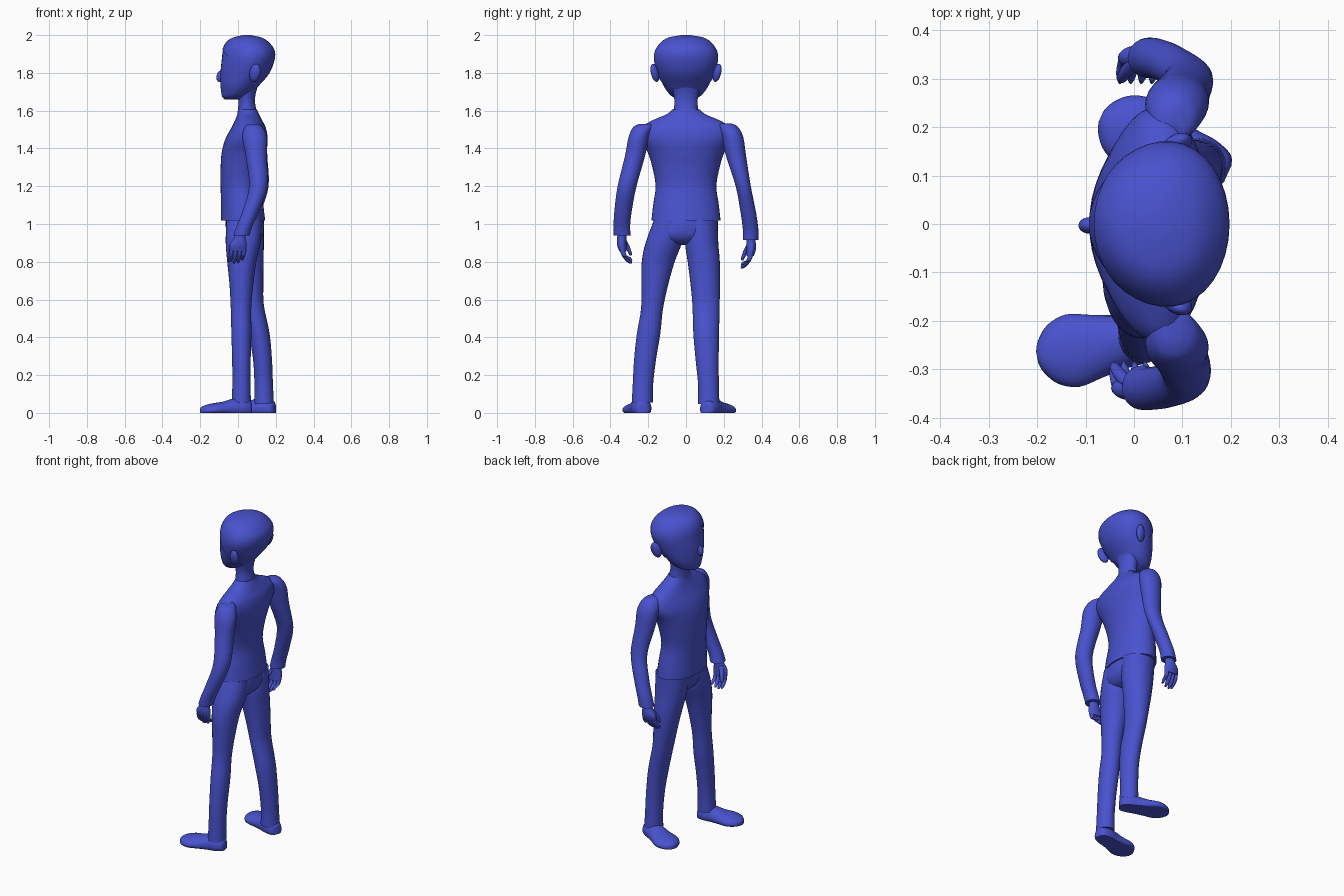
import bpy, bmesh, math
from mathutils import Vector, Matrix

blue = bpy.data.materials.new("royal blue")
blue.diffuse_color = (0.066, 0.085, 0.62, 1)


def finish(name, bm):
    bmesh.ops.recalc_face_normals(bm, faces=bm.faces)
    me = bpy.data.meshes.new(name)
    bm.to_mesh(me)
    bm.free()
    me.materials.append(blue)
    ob = bpy.data.objects.new(name, me)
    bpy.context.collection.objects.link(ob)
    bpy.ops.object.select_all(action='DESELECT')
    ob.select_set(True)
    bpy.context.view_layer.objects.active = ob
    bpy.ops.object.shade_smooth_by_angle(angle=math.radians(50))
    return ob


def spline(rows, steps=4):
    """Smoothly interpolate rows of section numbers."""
    P = [Vector(r) for r in rows]
    out = []
    for i in range(len(P) - 1):
        a, b, c, d = P[max(i - 1, 0)], P[i], P[i + 1], P[min(i + 2, len(P) - 1)]
        for s in range(steps):
            t = s / steps
            out.append(0.5 * (2 * b + (c - a) * t + (2 * a - 5 * b + 4 * c - d) * t * t
                              + (3 * b - a - 3 * c + d) * t ** 3))
    return out + [P[-1]]


def skin(rings):
    """Bridge rings of points and close both ends."""
    bm = bmesh.new()
    vr = [[bm.verts.new(p) for p in r] for r in rings]
    n = len(vr[0])
    for a, b in zip(vr, vr[1:]):
        for i in range(n):
            j = (i + 1) % n
            bm.faces.new((a[i], a[j], b[j], b[i]))
    bm.faces.new(vr[0])
    bm.faces.new(vr[-1])
    return bm


def stack(rows, n=28, egg=0.0):
    """Loft of horizontal ovals; each row is z, centre x, centre y, radius x, radius y."""
    rings = []
    for z, cx, cy, rx, ry in spline(rows):
        ring = []
        for k in range(n):
            a = 2 * math.pi * k / n
            c, s = math.cos(a), math.sin(a)
            ring.append((cx + rx * c, cy + ry * s * (1 + egg * c), z))
        rings.append(ring)
    return skin(rings)


def blob(name, pos, size, rot=(0, 0, 0)):
    bm = bmesh.new()
    bmesh.ops.create_uvsphere(bm, u_segments=20, v_segments=12, radius=1)
    m = Matrix.Translation(pos)
    for ax, ang in zip("XYZ", rot):
        m = m @ Matrix.Rotation(ang, 4, ax)
    bmesh.ops.transform(bm, verts=bm.verts, matrix=m @ Matrix.Diagonal((*size, 1)))
    return finish(name, bm)


# Head, egg-shaped in plan, face towards -x
head_rows = [
    (1.660, -.030, 0, .040, .035), (1.673, -.024, 0, .060, .070),
    (1.700, -.006, 0, .083, .098), (1.740, .010, 0, .103, .123),
    (1.800, .035, 0, .128, .147), (1.870, .052, 0, .138, .165),
    (1.920, .055, 0, .134, .157), (1.960, .050, 0, .109, .128),
    (1.983, .049, 0, .074, .090), (1.995, .048, 0, .022, .028)]
finish("head", stack(head_rows, 36, 0.10))

# Hair: a slightly larger skull shell cut along a slanted hairline
bm = stack(head_rows, 36, 0.10)
c = Vector((.05, 0, 1.85))
for v in bm.verts:
    v.co = c + (v.co - c) * 1.03
    v.co.z = min(v.co.z, 2.0)
p, q = Vector((-.085, 0, 1.925)), Vector((.10, 0, 1.70))
d = q - p
bmesh.ops.bisect_plane(bm, geom=bm.verts[:] + bm.edges[:] + bm.faces[:], plane_co=p,
                       plane_no=(d.z, 0, -d.x), clear_outer=True)
finish("hair", bm)

# Nose, ears and neck
blob("nose", (-.092, -.003, 1.782), (.022, .017, .032), (0, .25, 0))
for side in (-1, 1):
    blob("ear", (.09, side * .165, 1.80), (.030, .020, .050), (side * -.25, .2, side * .3))
finish("neck", stack([(1.55, .052, 0, .060, .075), (1.63, .047, 0, .045, .062),
                      (1.68, .045, 0, .047, .065), (1.73, .045, 0, .060, .080)]))

# Shirt body
finish("shirt", stack([
    (1.018, .027, 0, .117, .183), (1.10, .022, 0, .112, .174), (1.20, .015, 0, .107, .161),
    (1.30, .020, 0, .112, .178), (1.38, .031, 0, .117, .203), (1.45, .045, 0, .112, .240),
    (1.51, .056, 0, .091, .236), (1.55, .056, 0, .071, .175), (1.58, .054, 0, .058, .105),
    (1.605, .052, 0, .049, .073)], 40))

# Sleeves
finish("right_sleeve", stack([
    (1.532, .080, .205, .022, .035), (1.515, .083, .222, .048, .052), (1.46, .088, .246, .065, .057),
    (1.36, .096, .265, .059, .053), (1.20, .112, .303, .050, .040), (1.06, .075, .330, .044, .041),
    (0.97, .045, .342, .043, .041), (0.915, .032, .343, .045, .042)]))
finish("left_sleeve", stack([
    (1.530, .080, -.210, .022, .035), (1.513, .083, -.227, .048, .052), (1.46, .088, -.250, .065, .054),
    (1.36, .096, -.270, .056, .053), (1.20, .108, -.312, .049, .050), (1.07, .068, -.333, .044, .046),
    (0.985, .033, -.340, .042, .044), (0.938, .018, -.338, .043, .046)]))


# Hands: palm, four curled fingers and a thumb
def hand(prefix, x, y, z, s):
    finish(prefix + "_palm", stack([
        (z + .03, x + .004, y, .028, .024), (z - .01, x, y, .030, .024),
        (z - .05, x - .010, y, .046, .025), (z - .085, x - .010, y - s * .006, .044, .019)], 20))
    for i in range(4):
        fx = x - .044 + i * .022
        low = (.142, .150, .146, .132)[i]
        fz = z - low
        finish(prefix + "_finger", stack([
            (z - .075, fx, y - s * .002, .011, .014), (z - .105, fx - .003, y - s * .012, .011, .014),
            (fz + .015, fx - .007, y - s * .034, .010, .014), (fz, fx - .009, y - s * .048, .005, .008)], 10))
    finish(prefix + "_thumb", stack([
        (z - .02, x - .020, y - s * .010, .015, .014), (z - .06, x - .040, y - s * .030, .013, .013),
        (z - .095, x - .049, y - s * .044, .011, .010), (z - .108, x - .051, y - s * .047, .005, .005)], 10))


hand("right", .024, .345, .915, 1)
hand("left", .010, -.340, .940, -1)

# Trousers: pelvis and two legs
finish("trouser_seat", stack([
    (1.04, .033, 0, .100, .160), (0.99, .036, -.008, .102, .170), (0.94, .040, -.020, .092, .165),
    (0.905, .040, -.022, .065, .120), (0.89, .040, -.022, .030, .060)], 32))
finish("left_leg", stack([
    (1.02, .033, -.085, .095, .085), (0.90, .027, -.118, .092, .096), (0.80, .020, -.147, .077, .087),
    (0.68, .018, -.165, .063, .071), (0.55, .016, -.180, .054, .058), (0.42, .018, -.198, .053, .062),
    (0.28, .018, -.217, .049, .058), (0.15, .018, -.228, .048, .054), (0.055, .018, -.231, .051, .056)]))
finish("right_leg", stack([
    (1.02, .038, .083, .099, .085), (0.90, .045, .083, .092, .088), (0.80, .055, .094, .080, .085),
    (0.68, .068, .102, .066, .078), (0.57, .081, .106, .056, .072), (0.42, .112, .107, .055, .068),
    (0.28, .130, .112, .050, .061), (0.15, .136, .119, .049, .055), (0.048, .138, .120, .052, .057)]))


# Shoes: domed sections with a flat sole, lofted from heel to toe
def shoe(name, heel, toe):
    h, t = Vector((*heel, 0)), Vector((*toe, 0))
    along = t - h
    side = along.normalized().cross(Vector((0, 0, 1)))
    rings = []
    for u, w, top in spline([(0, .018, .050), (.04, .038, .066), (.18, .052, .080), (.36, .056, .076),
                             (.55, .066, .060), (.73, .076, .052), (.88, .062, .043),
                             (.97, .034, .032), (1, .012, .022)]):
        ring = []
        for k in range(24):
            a = 2 * math.pi * k / 24
            z = top * (0.3 + 0.7 * math.sin(a))
            ring.append(h + along * u + side * w * math.cos(a) + Vector((0, 0, max(z, 0))))
        rings.append(ring)
    finish(name, skin(rings))


shoe("left_shoe", (.072, -.225), (-.20, -.275))
shoe("right_shoe", (.194, .105), (-.068, .222))
